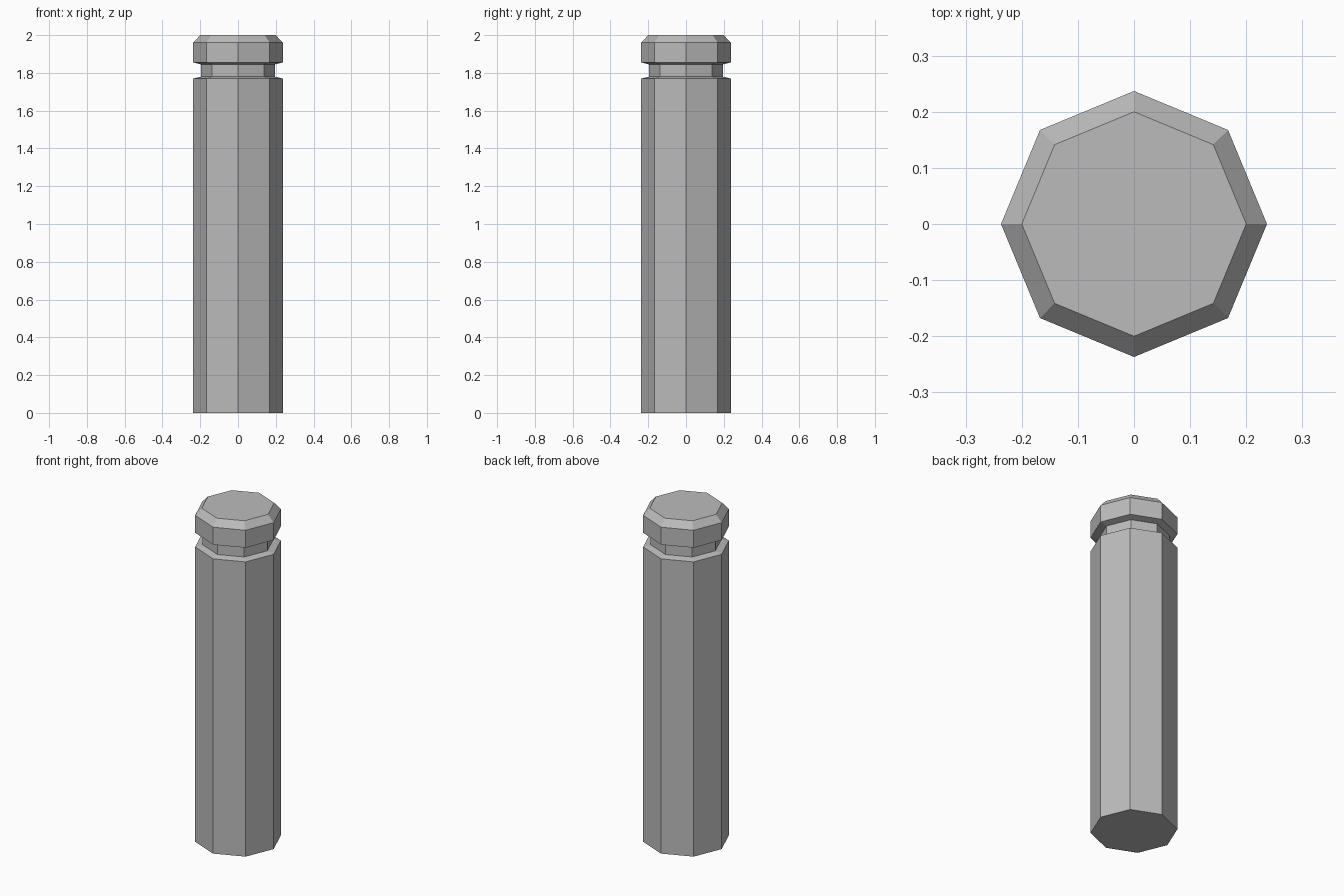
import bpy
import math

SIDES = 8

cube = bpy.data.objects.get("Cube")
if cube:
    bpy.data.objects.remove(cube, do_unlink=True)

grey = bpy.data.materials.new("stone_grey")
grey.use_nodes = True
colour = (0.5, 0.5, 0.5, 1)
grey.diffuse_color = colour
grey.node_tree.nodes["Principled BSDF"].inputs["Base Color"].default_value = colour

# Profile as (radius, height): shaft, narrow neck, bevelled cap
profile = [(0.237, 0), (0.237, 1.77), (0.195, 1.78), (0.195, 1.845),
           (0.237, 1.855), (0.237, 1.96), (0.2, 2)]


def turned_post(name, rings):
    """Sweep a profile round the z axis into a closed, faceted solid."""
    verts = [(r * math.cos(math.tau * i / SIDES), r * math.sin(math.tau * i / SIDES), z)
             for r, z in rings for i in range(SIDES)]
    faces = [tuple(reversed(range(SIDES))),
             tuple(range(len(verts) - SIDES, len(verts)))]
    for k in range(len(rings) - 1):
        a, b = k * SIDES, (k + 1) * SIDES
        for i in range(SIDES):
            j = (i + 1) % SIDES
            faces.append((a + i, a + j, b + j, b + i))
    mesh = bpy.data.meshes.new(name)
    mesh.from_pydata(verts, [], faces)
    mesh.materials.append(grey)
    obj = bpy.data.objects.new(name, mesh)
    bpy.context.collection.objects.link(obj)
    return obj


turned_post("bollard_post", profile)
